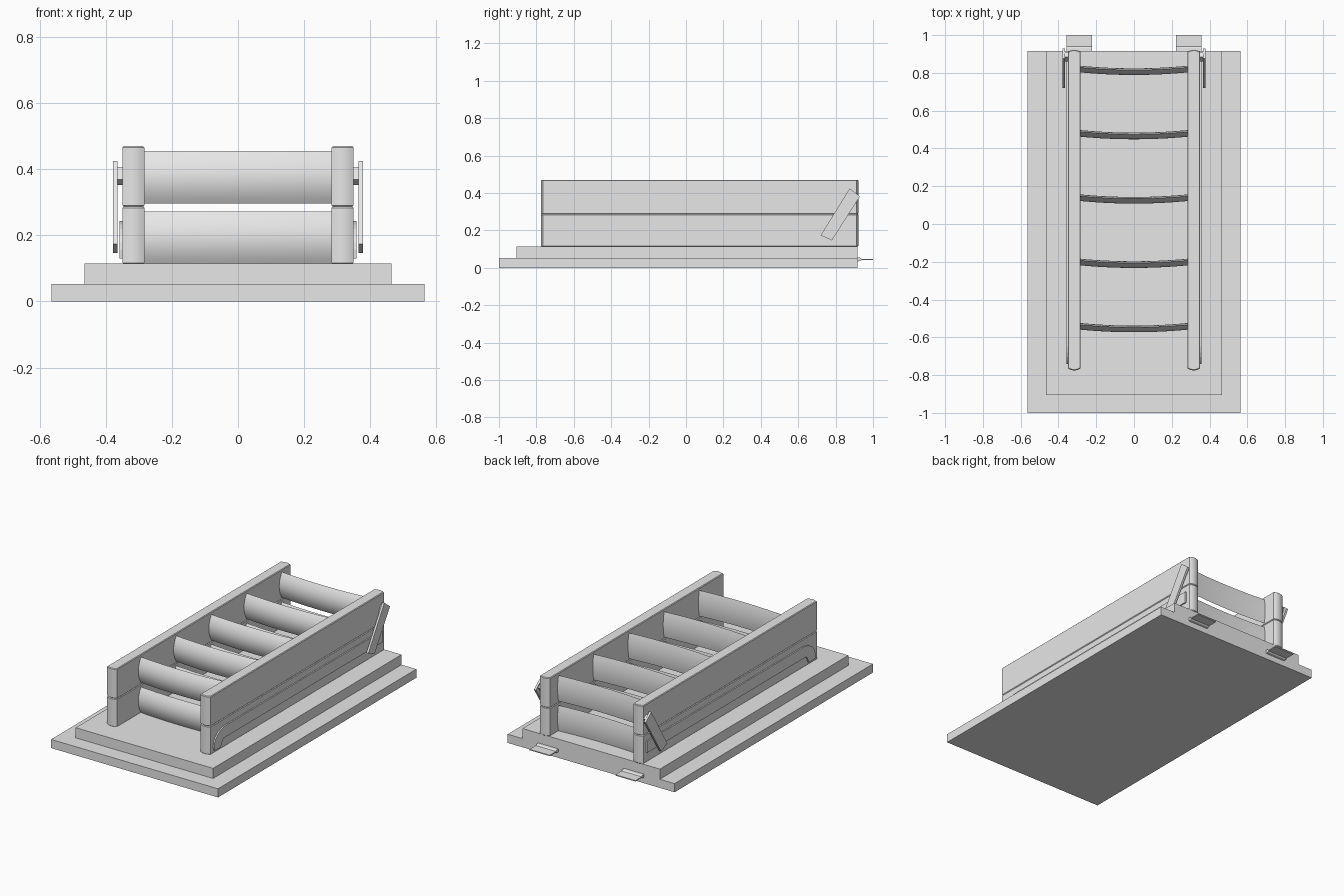
import bpy, bmesh, math
from mathutils import Matrix, Vector

cube = bpy.data.objects.get("Cube")
if cube:
    bpy.data.objects.remove(cube, do_unlink=True)

grey = bpy.data.materials.new("plain grey")
grey.use_nodes = True
grey.diffuse_color = (0.8, 0.8, 0.8, 1)
grey.node_tree.nodes["Principled BSDF"].inputs["Base Color"].default_value = (0.8, 0.8, 0.8, 1)


def finish(name, bm, smooth=False):
    """Turn a bmesh into a coloured object."""
    bmesh.ops.recalc_face_normals(bm, faces=bm.faces)
    mesh = bpy.data.meshes.new(name)
    bm.to_mesh(mesh)
    bm.free()
    mesh.materials.append(grey)
    obj = bpy.data.objects.new(name, mesh)
    bpy.context.collection.objects.link(obj)
    if smooth:
        bpy.ops.object.select_all(action='DESELECT')
        obj.select_set(True)
        bpy.context.view_layer.objects.active = obj
        bpy.ops.object.shade_smooth_by_angle(angle=math.radians(35))
    return obj


def loft(name, rings, smooth=False):
    """Skin equal-length rings of points and cap both ends."""
    bm = bmesh.new()
    loops = [[bm.verts.new(p) for p in ring] for ring in rings]
    n = len(loops[0])
    for a, b in zip(loops, loops[1:]):
        for i in range(n):
            j = (i + 1) % n
            bm.faces.new((a[i], a[j], b[j], b[i]))
    bm.faces.new(loops[0])
    bm.faces.new(loops[-1])
    return finish(name, bm, smooth)


def side_prism(name, outline, x0, x1):
    """Extrude a (y, z) outline from x0 to x1."""
    return loft(name, [[(x, y, z) for y, z in outline] for x in (x0, x1)])


def box(name, lo, hi):
    (x0, y0, z0), (x1, y1, z1) = lo, hi
    return side_prism(name, [(y0, z0), (y1, z0), (y1, z1), (y0, z1)], x0, x1)


# Stepped base
box("base_lower_step", (-0.565, -1.0, 0), (0.565, 0.917, 0.053))
box("base_upper_step", (-0.465, -0.905, 0.053), (0.465, 0.917, 0.115))


def rail(name, side, z0, z1):
    """Long side rail with gently bowed ends."""
    xi, xo, steps = 0.283, 0.35, 8
    plan = []
    for end, sign in ((-0.775, 1), (0.922, -1)):
        for i in range(steps + 1):
            t = 2 * i / steps - 1
            x = (xi + xo) / 2 + sign * t * (xo - xi) / 2
            plan.append((side * x, end + sign * 0.010 * t * t))
    # Slightly eased top and bottom edges
    cx, cy, e = side * (xi + xo) / 2, 0.0735, 0.004
    half = (xo - xi) / 2
    inset = [(cx + (x - cx) * (1 - e / half), cy + (y - cy) * (1 - e / 0.85)) for x, y in plan]
    rings = [(inset, z0), (plan, z0 + e), (plan, z1 - e), (inset, z1)]
    loft(name, [[(x, y, z) for x, y in p] for p, z in rings], True)


def rung(name, y, z0, z1):
    """Tall lens-section slat bowed towards the front."""
    n, rings = 10, []
    for k in range(17):
        x = -0.287 + 0.574 * k / 16
        bow = -0.014 * (1 - (x / 0.287) ** 2)
        ring = []
        for depth, sign in ((-0.026, 1), (0.009, -1)):
            for i in range(n):
                t = sign * (2 * i / n - 1)
                z = (z0 + z1) / 2 + t * (z1 - z0) / 2
                ring.append((x, y + bow + depth * (1 - t * t), z))
        rings.append(ring)
    loft(name, rings, True)


# Two stacked ladders
for tier, rz, sz in (("lower", (0.113, 0.287), (0.113, 0.272)),
                     ("upper", (0.287, 0.47), (0.297, 0.455))):
    for label, side in (("left", 1), ("right", -1)):
        rail(f"{tier}_{label}_rail", side, *rz)
    for i in range(5):
        rung(f"{tier}_rung_{i + 1}", 0.829 - i * 0.3405, *sz)

# Raised guide strip outline with its hooked front end
guide = [(0.885, 0.244), (-0.62, 0.244)]
for i in range(1, 7):
    a = math.radians(90 + 15 * i)
    guide.append((-0.62 + 0.12 * math.cos(a), 0.158 + 0.086 * math.sin(a)))
guide += [(-0.738, 0.13), (-0.678, 0.13), (-0.665, 0.158), (-0.65, 0.174), (0.885, 0.174)]

# Slanted link bar and its pin
link = [(0.72, 0.174), (0.78, 0.147), (0.93, 0.382), (0.875, 0.425)]
turn = Matrix.Rotation(math.radians(58), 2)
pin = [Vector((0.886, 0.380)) + turn @ Vector(c)
       for c in ((-0.022, -0.016), (0.022, -0.016), (0.022, 0.016), (-0.022, 0.016))]

# Thin back tab with a thicker root
tab = [(0.905, 0.034), (0.932, 0.036), (0.940, 0.042), (1.0, 0.042),
       (1.0, 0.048), (0.940, 0.048), (0.932, 0.054), (0.905, 0.056)]

for label, s in (("left", 1), ("right", -1)):
    side_prism(f"{label}_guide_strip", guide, s * 0.345, s * 0.358)
    side_prism(f"{label}_link_bar", link, s * 0.365, s * 0.378)
    side_prism(f"{label}_link_pin", [tuple(p) for p in pin], s * 0.34, s * 0.367)
    side_prism(f"{label}_back_tab", tab, s * 0.222, s * 0.358)
